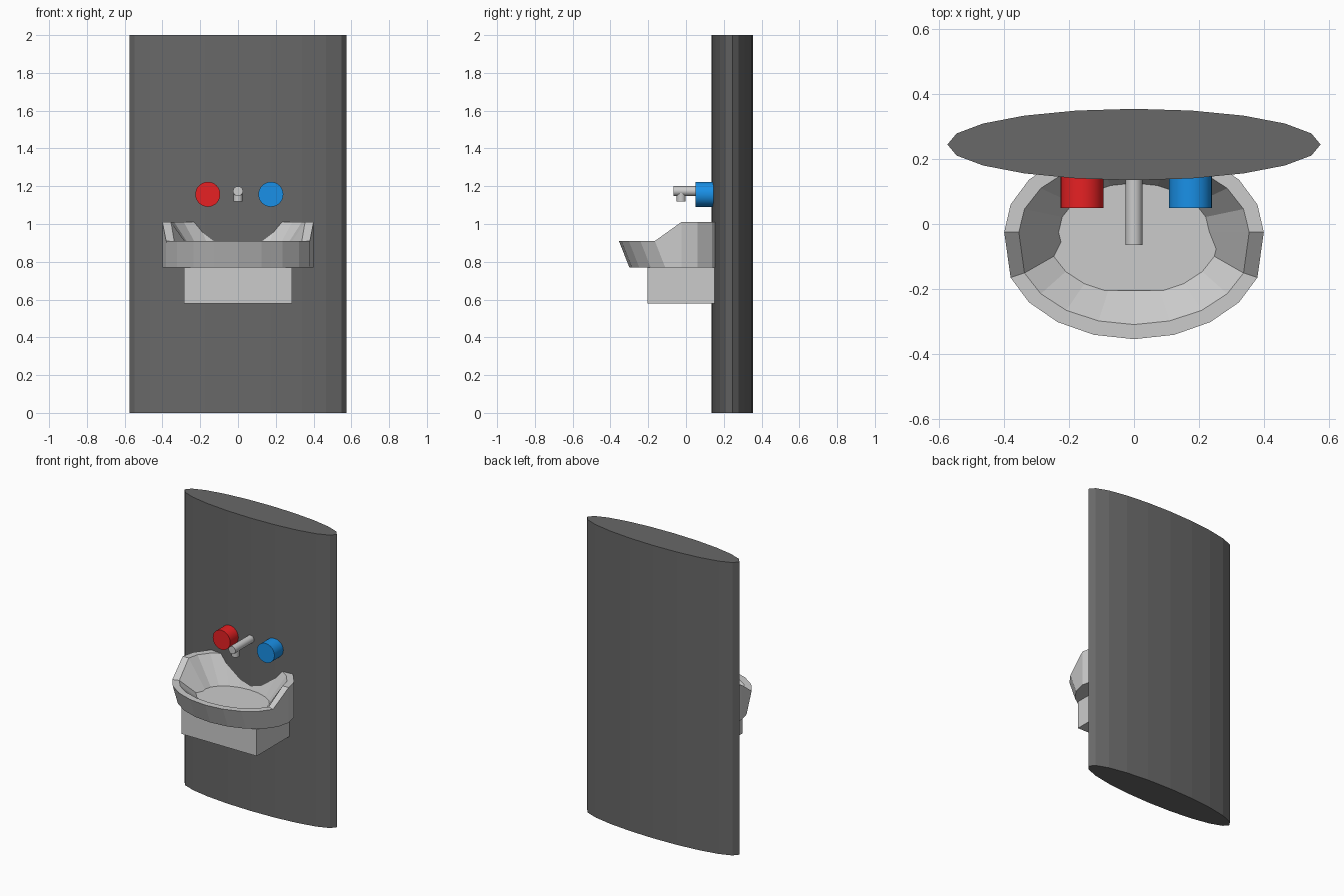
import bpy, bmesh
from math import sin, cos, pi
from mathutils import Matrix

if "Cube" in bpy.data.objects:
    bpy.data.objects.remove(bpy.data.objects["Cube"])


def make_object(name, bm, color=None):
    bmesh.ops.recalc_face_normals(bm, faces=bm.faces)
    mesh = bpy.data.meshes.new(name)
    bm.to_mesh(mesh)
    bm.free()
    obj = bpy.data.objects.new(name, mesh)
    bpy.context.collection.objects.link(obj)
    if color:
        mat = bpy.data.materials.new(name + "_paint")
        mat.diffuse_color = (*color, 1)
        mat.use_nodes = True
        mat.node_tree.nodes["Principled BSDF"].inputs["Base Color"].default_value = mat.diffuse_color
        mesh.materials.append(mat)
    return obj


def smooth(obj):
    bpy.ops.object.select_all(action='DESELECT')
    obj.select_set(True)
    bpy.context.view_layer.objects.active = obj
    bpy.ops.object.shade_smooth_by_angle()


def cylinder(bm, center, radius, depth, sides, along_y=True):
    m = Matrix.Translation(center)
    if along_y:
        m = m @ Matrix.Rotation(pi / 2, 4, 'X')
    bmesh.ops.create_cone(bm, cap_ends=True, segments=sides, radius1=radius,
                          radius2=radius, depth=depth, matrix=m)


SIDES = 20


def ring(bm, rx, ry, cy, z, front_z=None, front_shift=0.0):
    """Ellipse of vertices; the front half may be lowered and pulled forward."""
    verts = []
    for i in range(SIDES):
        a = 2 * pi * i / SIDES
        front = front_z is not None and i > SIDES // 2
        verts.append(bm.verts.new((rx * cos(a),
                                   cy + ry * sin(a) - (front_shift if front else 0),
                                   front_z if front else z)))
    return verts


def bridge(bm, a, b):
    for i in range(SIDES):
        j = (i + 1) % SIDES
        bm.faces.new((a[i], a[j], b[j], b[i]))


# Oval wall pillar
bm = bmesh.new()
low = ring(bm, 0.575, 0.11, 0.245, 0)
high = ring(bm, 0.575, 0.11, 0.245, 2)
bridge(bm, low, high)
bm.faces.new(low)
bm.faces.new(high)
make_object("pillar", bm, (0.14, 0.14, 0.14))

# Basin: outer wall, rim with lowered front, sloped bowl
bm = bmesh.new()
rings = [ring(bm, 0.40, 0.275, -0.025, 0.77),
         ring(bm, 0.40, 0.275, -0.025, 1.01, 0.91, 0.055),
         ring(bm, 0.355, 0.23, -0.025, 1.01, 0.91, 0.055),
         ring(bm, 0.195, 0.127, -0.025, 0.775)]
for a, b in zip(rings, rings[1:]):
    bridge(bm, a, b)
bm.faces.new(rings[0])
bm.faces.new(rings[-1])
make_object("basin", bm)

# Support block, whose top forms the bowl floor
bm = bmesh.new()
bmesh.ops.create_cube(bm, size=1, matrix=Matrix.Translation((0, 0.0125, 0.705))
                      @ Matrix.Diagonal((0.57, 0.435, 0.25, 1)))
make_object("support_block", bm)

# Hot and cold knobs
for name, x, color in (("hot_knob", -0.16, (0.8, 0.015, 0.017)),
                       ("cold_knob", 0.174, (0.01, 0.28, 0.8))):
    bm = bmesh.new()
    cylinder(bm, (x, 0.125, 1.157), 0.066, 0.15, 32)
    smooth(make_object(name, bm, color))

# Spout with downturned nozzle
bm = bmesh.new()
cylinder(bm, (0, 0.06, 1.174), 0.026, 0.25, 24)
smooth(make_object("spout", bm))
bm = bmesh.new()
cylinder(bm, (0, -0.026, 1.147), 0.024, 0.054, 24, along_y=False)
smooth(make_object("nozzle", bm))
